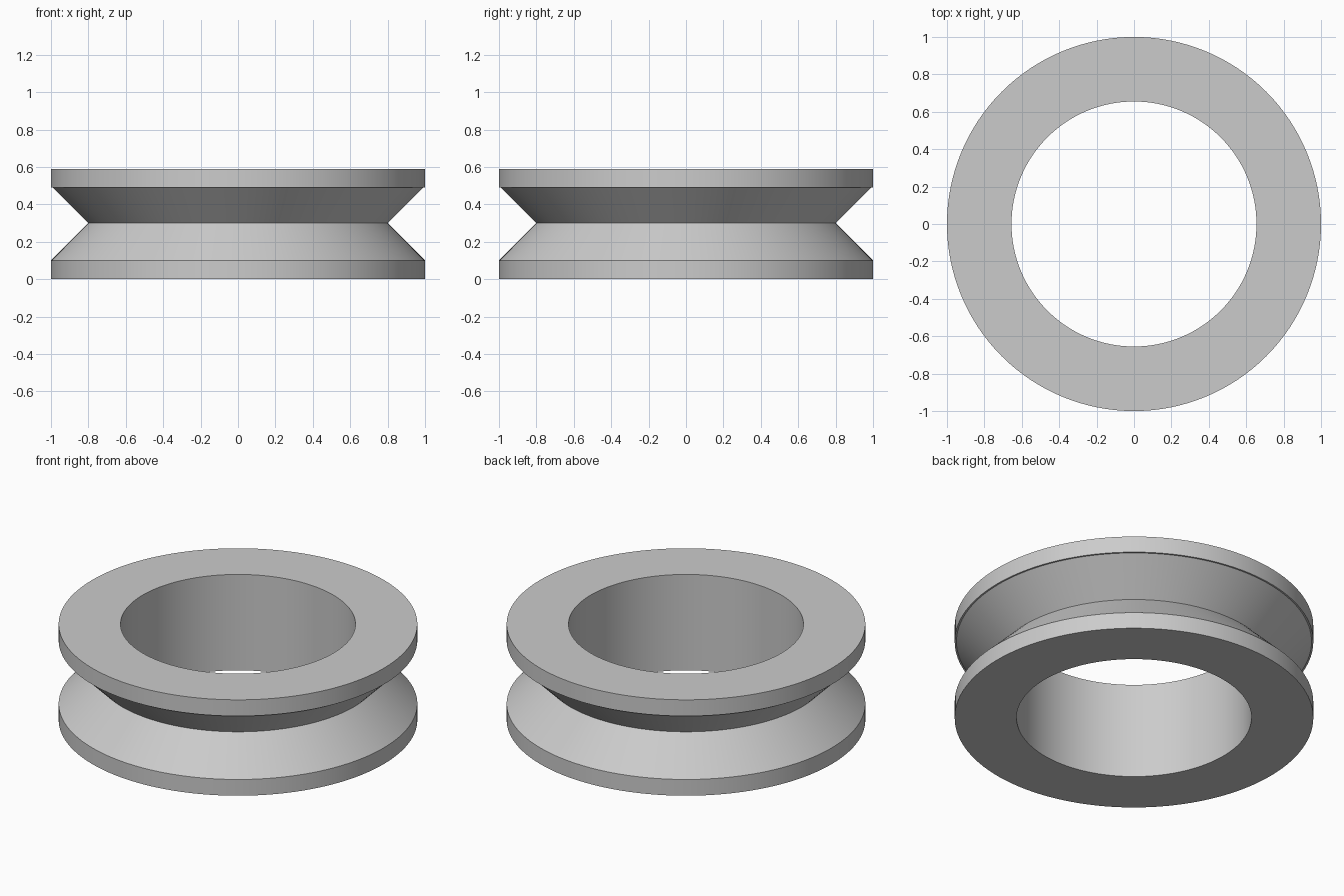
import bpy
import bmesh
import math

cube = bpy.data.objects.get("Cube")
if cube:
    bpy.data.objects.remove(cube, do_unlink=True)

SEGMENTS = 128

# One plain grey material
grey = bpy.data.materials.new("light_grey")
grey.use_nodes = True
colour = (0.60, 0.60, 0.60, 1.0)
grey.diffuse_color = colour
grey.node_tree.nodes["Principled BSDF"].inputs["Base Color"].default_value = colour


def lathe(name, profile, material):
    """Revolve a closed (radius, z) profile around the z axis."""
    bm = bmesh.new()
    rings = []
    for r, z in profile:
        rings.append([bm.verts.new((r * math.cos(a), r * math.sin(a), z))
                      for a in (2 * math.pi * i / SEGMENTS for i in range(SEGMENTS))])
    for ring, after in zip(rings, rings[1:] + rings[:1]):
        for i in range(SEGMENTS):
            j = (i + 1) % SEGMENTS
            bm.faces.new((ring[i], ring[j], after[j], after[i]))
    bmesh.ops.recalc_face_normals(bm, faces=bm.faces)
    mesh = bpy.data.meshes.new(name)
    bm.to_mesh(mesh)
    bm.free()
    mesh.materials.append(material)
    obj = bpy.data.objects.new(name, mesh)
    bpy.context.collection.objects.link(obj)
    bpy.ops.object.select_all(action="DESELECT")
    obj.select_set(True)
    bpy.context.view_layer.objects.active = obj
    bpy.ops.object.shade_smooth_by_angle(angle=math.radians(25))
    return obj


# Ring with a V groove between two flat rims; the upper rim has a tiny lip
lathe("grooved_ring", [
    (0.655, 0.0), (1.0, 0.0), (1.0, 0.10),    # bore foot, lower rim
    (0.80, 0.30),                             # groove bottom
    (0.99, 0.49), (1.0, 0.49), (1.0, 0.59),   # lip and upper rim
    (0.655, 0.59),                            # bore top
], grey)
